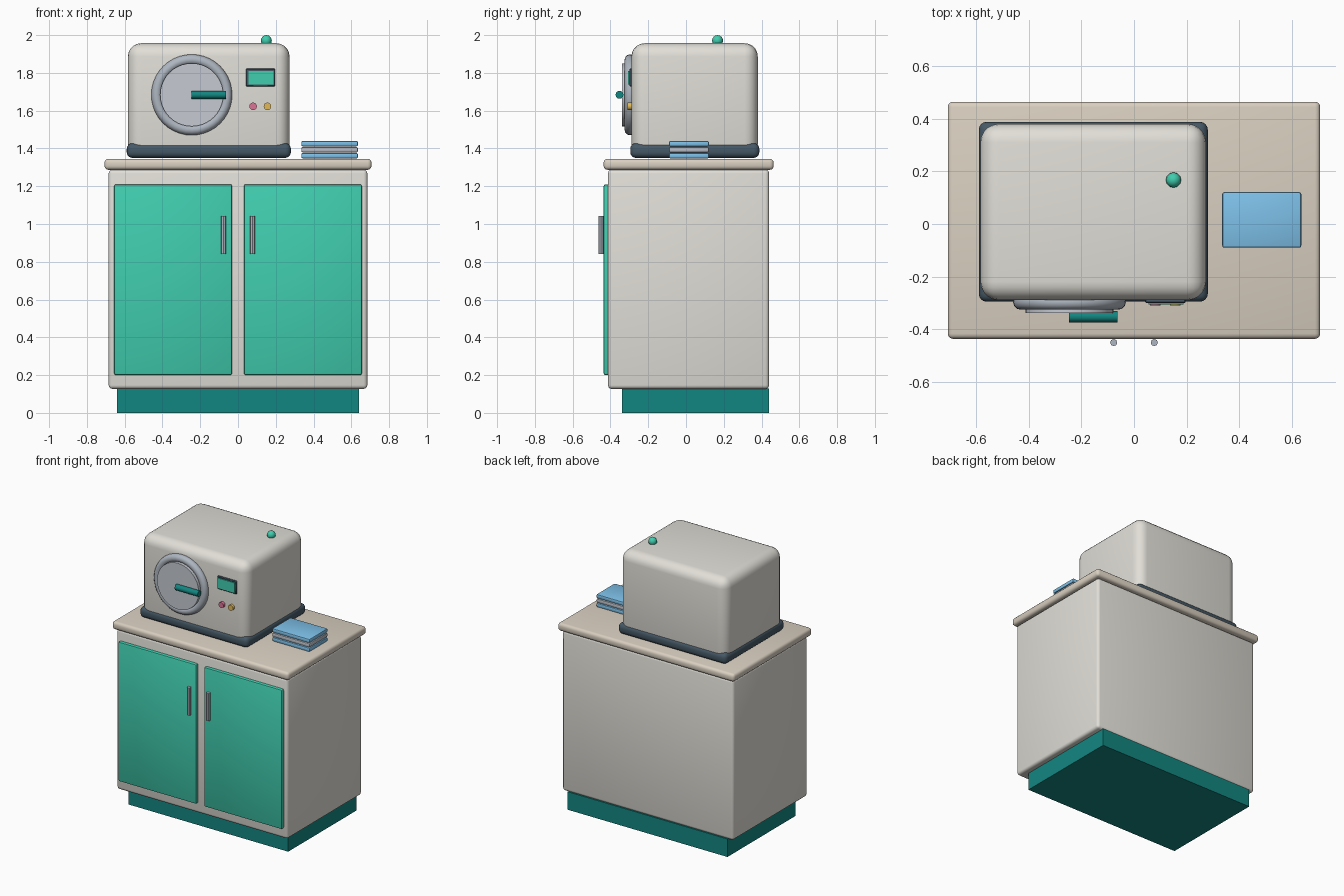
import bpy
from math import radians, pi

if "Cube" in bpy.data.objects:
    bpy.data.objects.remove(bpy.data.objects["Cube"])

COLORS = {
    "cream": (0.88, 0.87, 0.84), "counter": (0.85, 0.81, 0.75), "mint": (0.26, 0.80, 0.68),
    "teal": (0.10, 0.52, 0.50), "slate": (0.28, 0.35, 0.40), "steel": (0.68, 0.71, 0.75),
    "glass": (0.77, 0.79, 0.82), "sky": (0.49, 0.75, 0.91), "grey": (0.72, 0.74, 0.77),
    "pink": (0.85, 0.45, 0.58), "amber": (0.88, 0.72, 0.35),
}
MATS = {}


def finish(name, color, bevel=0, segments=3):
    """Name, colour, bevel and smooth the active object."""
    ob = bpy.context.object
    ob.name = name
    if color not in MATS:
        MATS[color] = bpy.data.materials.new(color)
        MATS[color].diffuse_color = (*[c ** 2.2 for c in COLORS[color]], 1)
    ob.data.materials.append(MATS[color])
    if bevel:
        mod = ob.modifiers.new("bevel", "BEVEL")
        mod.width, mod.segments = bevel, segments
        bpy.ops.object.modifier_apply(modifier=mod.name)
    bpy.ops.object.shade_smooth_by_angle(angle=radians(40))
    return ob


def box(name, color, x, y, z, bevel=0, segments=3):
    """Box from (min, max) ranges on each axis."""
    bpy.ops.mesh.primitive_cube_add(size=1, location=[(a + b) / 2 for a, b in (x, y, z)])
    bpy.context.object.scale = [b - a for a, b in (x, y, z)]
    bpy.ops.object.transform_apply(location=False, rotation=False, scale=True)
    return finish(name, color, bevel, segments)


def rod(name, color, loc, radius, length, axis, sides=24, bevel=0):
    """Cylinder along the given axis."""
    rot = {"x": (0, pi / 2, 0), "y": (pi / 2, 0, 0), "z": (0, 0, 0)}[axis]
    bpy.ops.mesh.primitive_cylinder_add(vertices=sides, radius=radius, depth=length,
                                        location=loc, rotation=rot)
    return finish(name, color, bevel, 2)


# Cabinet
box("plinth", "teal", (-0.64, 0.64), (-0.34, 0.44), (0, 0.13))
box("cabinet_body", "cream", (-0.685, 0.685), (-0.413, 0.44), (0.127, 1.288), 0.02)
box("countertop", "counter", (-0.707, 0.707), (-0.436, 0.464), (1.287, 1.345), 0.02)

# Mirrored doors with upright pulls
for side, s in (("left", -1), ("right", 1)):
    xs = sorted((s * 0.031, s * 0.656))
    box(side + "_door", "mint", xs, (-0.436, -0.40), (0.20, 1.21), 0.01, 2)
    rod(side + "_door_pull", "steel", (s * 0.077, -0.45, 0.942), 0.0135, 0.20, "z", 8)

# Machine housing on its base skirt
box("machine_base", "slate", (-0.589, 0.28), (-0.295, 0.388), (1.35, 1.428), 0.03, 4)
box("machine_housing", "cream", (-0.583, 0.273), (-0.289, 0.38), (1.352, 1.957), 0.07, 5)

# Round hatch
cx, cz = -0.245, 1.684
bpy.ops.mesh.primitive_torus_add(location=(cx, -0.297, cz), rotation=(pi / 2, 0, 0),
                                 major_radius=0.186, minor_radius=0.028,
                                 major_segments=40, minor_segments=12)
finish("hatch_ring", "steel")
rod("hatch_disc", "glass", (cx, -0.305, cz), 0.167, 0.066, "y", 40)
rod("hatch_handle", "teal", (-0.155, -0.352, cz), 0.021, 0.184, "x", 12)

# Display and buttons
box("display_bezel", "slate", (0.042, 0.196), (-0.30, -0.27), (1.728, 1.822), 0.004, 1)
box("display_screen", "mint", (0.055, 0.187), (-0.306, -0.28), (1.739, 1.811))
for name, color, x in (("left_button", "pink", 0.08), ("right_button", "amber", 0.156)):
    rod(name, color, (x, -0.294, 1.623), 0.02, 0.03, "y", 16)

# Indicator ball on top
bpy.ops.mesh.primitive_uv_sphere_add(segments=12, ring_count=8, radius=0.029,
                                     location=(0.15, 0.167, 1.971))
finish("indicator_ball", "mint")

# Stack of pads
for i, color in enumerate(("sky", "grey", "sky")):
    z = 1.347 + i * 0.032
    box("pad_%d" % (i + 1), color, (0.335, 0.635), (-0.09, 0.121), (z, z + 0.029), 0.008, 2)

for m in bpy.data.materials:
    if m.users and not m.is_grease_pencil:
        m.use_nodes = True
        m.node_tree.nodes["Principled BSDF"].inputs["Base Color"].default_value = m.diffuse_color
